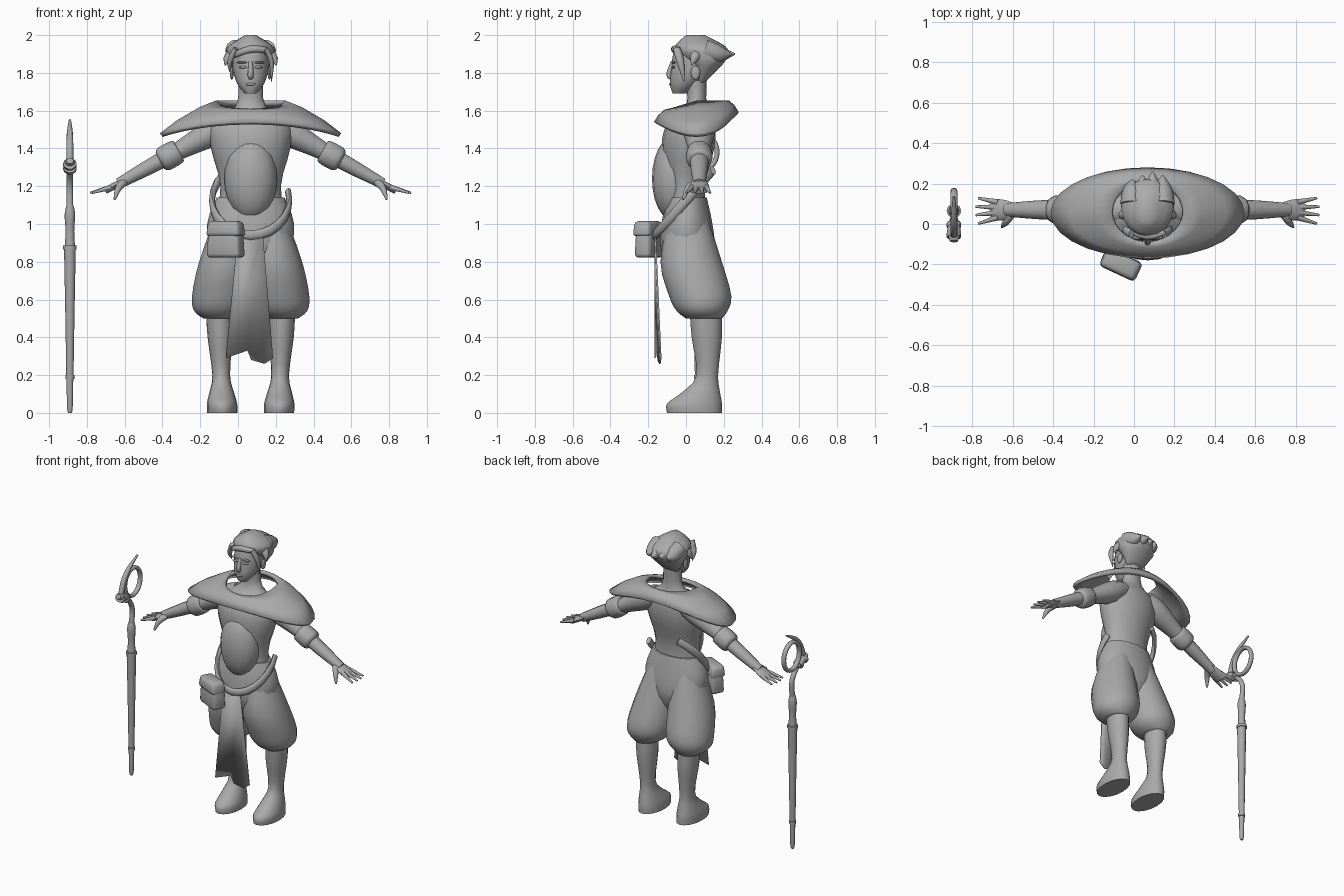
import bpy, bmesh
from math import sin, cos, pi, radians, tau
from mathutils import Vector, Matrix

if "Cube" in bpy.data.objects:
    bpy.data.objects.remove(bpy.data.objects["Cube"])

MIDDLE = Vector((.067, 0, 0))  # centre line of the figure
CX = MIDDLE.x
X, Y, Z = Matrix.Identity(3)
SIDES = (("left", 1), ("right", -1))

SHADE = .4
grey = bpy.data.materials.new("plain_grey")
grey.use_nodes = True
grey.diffuse_color = (SHADE, SHADE, SHADE, 1)
grey.node_tree.nodes["Principled BSDF"].inputs["Base Color"].default_value = grey.diffuse_color


def finish(name, bm, recalculate=True):
    if recalculate:
        bmesh.ops.recalc_face_normals(bm, faces=bm.faces)
    mesh = bpy.data.meshes.new(name)
    bm.to_mesh(mesh)
    bm.free()
    part = bpy.data.objects.new(name, mesh)
    bpy.context.collection.objects.link(part)
    mesh.materials.append(grey)
    bpy.ops.object.select_all(action='DESELECT')
    part.select_set(True)
    bpy.context.view_layer.objects.active = part
    bpy.ops.object.shade_smooth_by_angle(angle=radians(50))
    return part


def spline(rows, steps):
    """Smooth curve through rows of numbers."""
    rows = [Vector(row) for row in rows]
    padded = [rows[0]] + rows + [rows[-1]]
    result = []
    for before, start, end, after in zip(padded, padded[1:], padded[2:], padded[3:]):
        for step in range(steps):
            t = step / steps
            bend = (end - before) * (t - 2 * t**2 + t**3) + (after - start) * (t**3 - t**2)
            result.append(start.lerp(end, t * t * (3 - 2 * t)) + bend / 2)
    return result + [rows[-1]]


def bridge(bm, first, second):
    count = len(first)
    for k in range(count):
        after = (k + 1) % count
        bm.faces.new((first[k], first[after], second[after], second[k]))


def tube(name, rows, ref=Y, flat=1, sides=10, steps=3, axis=None, closed=False):
    """Sweep an ellipse along rows of x, y, z, radius and, if given, a second radius."""
    if not closed:
        rows = spline(rows, steps)
    points = [Vector(row[:3]) for row in rows]
    bm = bmesh.new()
    rings = []
    for i, (row, point) in enumerate(zip(rows, points)):
        after = points[(i + 1) % len(points)] if closed else points[min(i + 1, len(points) - 1)]
        before = points[i - 1] if closed else points[max(i - 1, 0)]
        along = axis or (after - before).normalized()
        u = (ref - along * ref.dot(along)).normalized() * row[3]
        v = along.cross(u).normalized() * (row[4] if len(row) > 4 else row[3] * flat)
        angles = [tau * k / sides for k in range(sides)]
        rings.append([bm.verts.new(point + u * cos(a) + v * sin(a)) for a in angles])
    for first, second in zip(rings, rings[1:]):
        bridge(bm, first, second)
    if closed:
        bridge(bm, rings[-1], rings[0])
    else:
        bm.faces.new(rings[0])
        bm.faces.new(rings[-1])
    return finish(name, bm)


def loft(name, rows, x=CX, lean=0):
    """Stack level ellipses; each row is height, half width, front y, back y."""
    base = rows[0][0]
    stack = [(x + lean * (z - base), (front + back) / 2, z, half, (back - front) / 2)
             for z, half, front, back in rows]
    return tube(name, stack, X, sides=16, axis=Z)


def ball(name, centre, size):
    bm = bmesh.new()
    place = Matrix.Translation(centre) @ Matrix.Diagonal((*size, 1))
    bmesh.ops.create_uvsphere(bm, u_segments=16, v_segments=12, radius=1, matrix=place)
    return finish(name, bm)


def box(name, centre, size, turn, taper):
    bm = bmesh.new()
    bmesh.ops.create_cube(bm, size=1)
    for vert in bm.verts:
        if vert.co.z > 0:
            vert.co.xy *= taper
    spin = Matrix.Rotation(turn, 4, 'Z')
    bm.transform(Matrix.Translation(centre) @ spin @ Matrix.Diagonal((*size, 1)))
    bmesh.ops.bevel(bm, geom=bm.edges[:], offset=.02, segments=2, affect='EDGES', profile=.5)
    return finish(name, bm)


# Torso, neck and puffed shirt front
loft("torso", [(1, .19, -.11, .12), (1.2, .16, -.1, .1), (1.4, .21, -.13, .15),
               (1.53, .21, -.1, .15), (1.62, .08, 0, .11), (1.76, .065, 0, .11)])
ball("shirt_front", (CX, -.07, 1.24), (.14, .11, .22))

# Head and face
loft("head", [(1.69, .03, -.07, 0), (1.74, .07, -.085, .07), (1.82, .095, -.08, .15),
              (1.92, .09, -.06, .16), (1.98, .04, 0, .1)])
tube("nose", [(CX, -.07, 1.86, .01), (CX, -.09, 1.79, .016), (CX, -.07, 1.77, .01)], X)
ball("lips", (CX, -.08, 1.74), (.026, .01, .008))
for side, s in SIDES:
    ball(side + "_eye", (CX + s * .04, -.068, 1.83), (.022, .01, .007))
    ball(side + "_brow", (CX + s * .045, -.066, 1.855), (.03, .01, .006))
    ball(side + "_ear", (CX + s * .1, .05, 1.8), (.01, .025, .036))

# Hair: swept cap, back tufts, side locks and fringe
loft("hair", [(1.75, .06, .06, .1), (1.84, .12, .02, .19), (1.89, .13, -.04, .22),
              (1.94, .12, -.06, .21), (2, .03, 0, .1)])
for k in range(4):
    x = CX + .05 * (k - 1.5)
    tip = .26 - .02 * abs(k - 2)
    tube("back_tuft", [(x, .1, 1.92, .06), (x, .18, 1.9, .045), (x, tip, 1.9, .004)], X)
for side, s in SIDES:
    x = CX + s * .11
    low = 1.78 - s * .025
    tube(side + "_lock", [(x - s * .03, -.05, 1.93, .02), (x, -.03, 1.86, .02), (x, -.01, low, .003)],
         flat=.7)
    tube(side + "_tuft", [(CX, .08, 1.93, .04), (x, .05, 1.89, .03), (x + s * .025, .03, 1.84, .003)])
tube("fringe", [(CX - .1, -.03, 1.89, .015), (CX, -.06, 1.925, .02), (CX + .09, -.04, 1.92, .015)], Z)

# Wide shoulder cape, lower at the sides than at front and back
bm = bmesh.new()
rings = []
for t in (0, .3, .7, 1):
    ring = []
    for k in range(28):
        c, s = cos(tau * k / 28), sin(tau * k / 28)
        inner = Vector((.18 * c, .06 + .15 * s, 1.655 - .045 * max(0, -s)))
        outer = Vector((.48 * c, .055 + .225 * s, 1.48 + (.085 + .025 * s) * s * s))
        bulge = Z * .08 * t * (1 - t)
        ring.append(bm.verts.new(MIDDLE + inner.lerp(outer, t) + bulge))
    rings.append(ring)
for first, second in zip(rings, rings[1:]):
    bridge(bm, first, second)
cape = finish("shoulder_cape", bm, recalculate=False)
layer = cape.modifiers.new("thickness", 'SOLIDIFY')
layer.thickness = .024
layer.offset = 1

# Arms and hands along one sloping line, then trousers and boots
for side, s in SIDES:
    def arm(reach, radius):
        return (CX + s * reach, .07, 1.595 - .545 * reach, radius)

    tube(side + "_arm", [arm(.1, .07), arm(.2, .085), arm(.38, .056), arm(.55, .046), arm(.7, .033)],
         flat=.9)
    tube(side + "_sleeve_cuff", [arm(.38, .05), arm(.39, .068), arm(.46, .07), arm(.48, .05)])
    tube(side + "_palm", [arm(.66, .034), arm(.72, .052), arm(.77, .05)], flat=.36)
    for k in range(4):
        spread = k - 1.5
        reach = .855 - .012 * abs(spread)
        tube(side + "_finger", [(CX + s * .74, .07 + .025 * spread, 1.195, .015),
                                (CX + s * reach, .065 + .042 * spread, 1.165, .006)])
    tube(side + "_thumb", [(CX + s * .67, .05, 1.22, .02), (CX + s * .7, .01, 1.19, .018),
                           (CX + s * .72, -.015, 1.13, .006)], X)
    loft(side + "_trouser_leg", [(.5, .08, 0, .19), (.54, .135, -.05, .22), (.62, .157, -.09, .24),
                                 (.8, .145, -.135, .19), (1.05, .09, -.09, .11)],
         CX + s * .17, -s * .14)
    loft(side + "_boot", [(0, .08, -.1, .19), (.05, .08, -.1, .19), (.11, .065, -.02, .18),
                          (.2, .047, .055, .17), (.4, .066, .03, .19), (.53, .07, .02, .19)],
         CX + s * .15, s * .03)

# Trouser seat
loft("trouser_seat", [(.7, .06, -.05, .08), (.85, .2, -.13, .15), (1, .23, -.13, .14), (1.14, .18, -.1, .11)])

# Slanted belt, open at the back
belt = []
for k in range(18):
    angle = radians(15 - 15 * k)
    y = .165 * sin(angle)
    belt.append((CX + .205 * cos(angle), y, .94 + 1.12 * (y + .165), .026))
tube("belt", belt, Z, flat=.6, steps=1)

# Pouch with flap
turn = radians(-25)
box("pouch", (-.065, -.195, .905), (.195, .095, .165), turn, .9)
box("pouch_flap", (-.065, -.2, .975), (.2, .105, .08), turn, .88)

# Ragged cloth hanging in front, twisting slightly as it falls
bm = bmesh.new()
corners = []
for x, z in ((0, .96), (-.065, .29), (.05, .33), (.07, .28), (.14, .26), (.185, .29), (.13, .96)):
    twist = .18 * (x + .065) * (.96 - z)
    corners.append(bm.verts.new((x, twist - .16, z)))
bm.faces.new(corners)
cloth = finish("hanging_cloth", bm)
cloth.modifiers.new("thickness", 'SOLIDIFY').thickness = .008

# Staff
SX, SY = -.89, .065


def turned(name, *profile):
    tube(name, [(SX, SY, z, radius) for z, radius in profile], X, axis=Z)


def bent(name, *path, flat=1):
    tube(name, [(SX, SY + shift, z, radius) for shift, z, radius in path], X, flat)


turned("staff_tip", (0, .009), (.03, .015), (.18, .018))
turned("staff_shaft", (.18, .019), (.5, .024), (.87, .031))
turned("staff_grip", (.87, .028), (.96, .023), (1.05, .028), (1.1, .018))
for z, radius in ((.19, .024), (.875, .036)):
    turned("staff_collar", (z - .01, radius), (z + .01, radius))
bent("staff_neck", (0, 1.08, .018), (.01, 1.18, .017), (-.02, 1.25, .017), (-.08, 1.3, .015))
hoop = [(SX, .077 + .088 * cos(tau * k / 24), 1.38 + .098 * sin(tau * k / 24), .017) for k in range(24)]
tube("staff_ring", hoop, X, flat=.8, closed=True)
bent("staff_clasp", (-.15, 1.335, .02), (-.1, 1.315, .034), (-.04, 1.285, .02), flat=.8)
for shift, z in ((-.12, 1.32), (-.07, 1.3)):
    bent("clasp_band", (shift - .01, z, .036), (shift + .01, z - .01, .036), flat=.9)
bent("staff_spike", (-.12, 1.33, .018), (-.09, 1.42, .018), (-.03, 1.49, .015), (.07, 1.55, .006))
